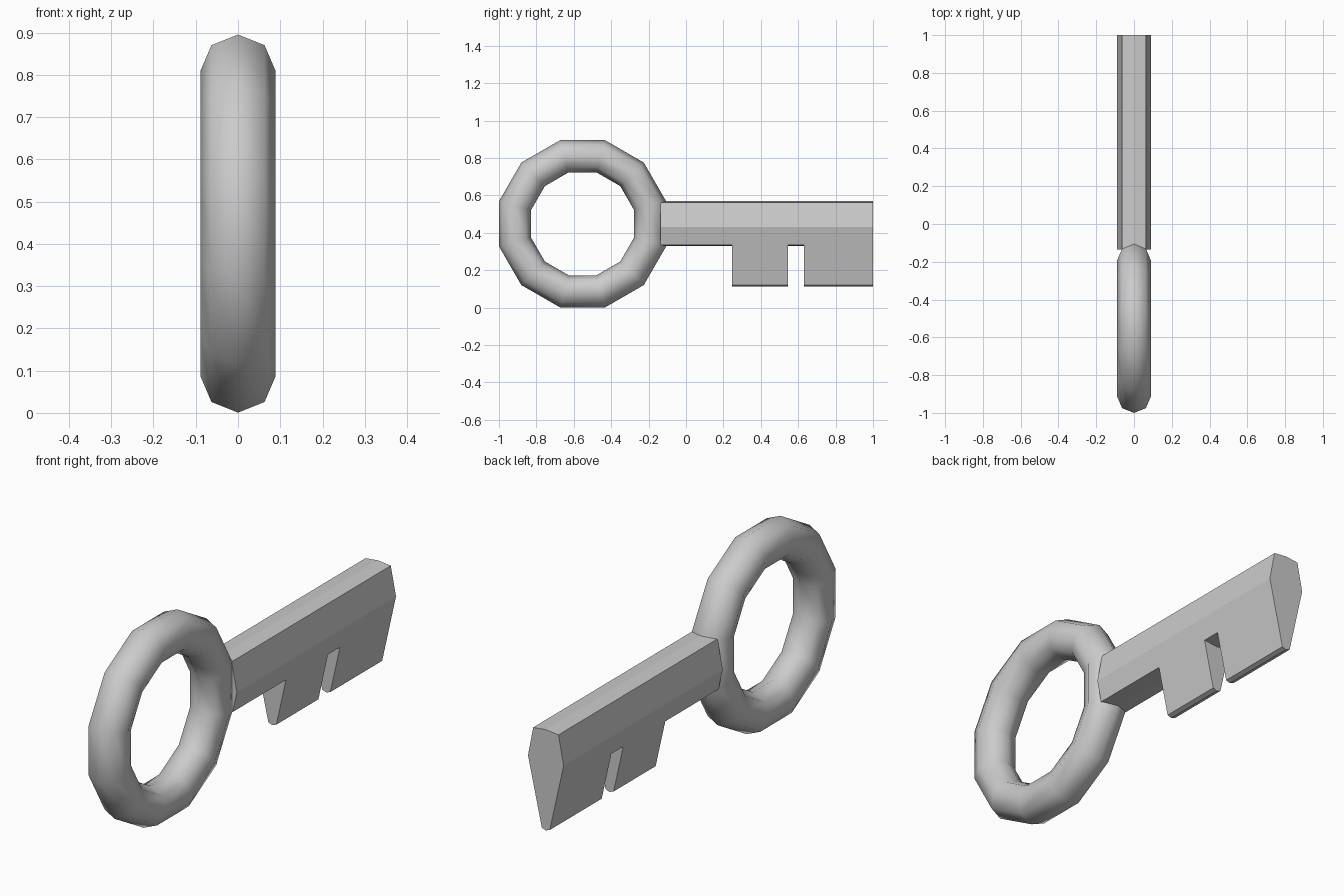
import bpy, bmesh, math

if "Cube" in bpy.data.objects:
    bpy.data.objects.remove(bpy.data.objects["Cube"])

CZ = 0.448  # height of the ring centre and shaft axis


def prism(name, half, y0, y1):
    """Extrude a mirrored (x, z) half profile, listed top to bottom, along y."""
    profile = half + [(-x, z) for x, z in reversed(half) if x > 0]
    bm = bmesh.new()
    face = bm.faces.new([bm.verts.new((x, y0, z)) for x, z in profile])
    out = bmesh.ops.extrude_face_region(bm, geom=[face], use_keep_orig=True)
    moved = [g for g in out["geom"] if isinstance(g, bmesh.types.BMVert)]
    bmesh.ops.translate(bm, verts=moved, vec=(0, y1 - y0, 0))
    bmesh.ops.recalc_face_normals(bm, faces=bm.faces)
    mesh = bpy.data.meshes.new(name)
    bm.to_mesh(mesh)
    bm.free()
    obj = bpy.data.objects.new(name, mesh)
    bpy.context.collection.objects.link(obj)
    return obj


# Ring handle: 12 segments, 8-sided tube, with a flat segment facing the shaft
bpy.ops.mesh.primitive_torus_add(major_segments=12, minor_segments=8,
                                 major_radius=0.374, minor_radius=0.089)
ring = bpy.context.object
ring.name = "ring_handle"
ring.rotation_euler = (0, math.radians(90), 0)
ring.location = (0, -0.553, CZ)
# Spin the mesh half a segment so flats sit at top, bottom and sides
bm = bmesh.new()
bm.from_mesh(ring.data)
spin = math.radians(15)
for v in bm.verts:
    x, y = v.co.x, v.co.y
    v.co.x = x * math.cos(spin) - y * math.sin(spin)
    v.co.y = x * math.sin(spin) + y * math.cos(spin)
bm.to_mesh(ring.data)
bm.free()
bpy.ops.object.transform_apply(location=True, rotation=True, scale=True)
bpy.ops.object.shade_smooth()

# Shaft
prism("shaft", [(0, 0.569), (0.063, 0.562), (0.089, 0.43),
                (0.068, 0.336), (0, 0.329)], -0.135, 1.0)

# Two tapered bits that continue the lower sides of the shaft
bit = [(0, 0.329), (0.068, 0.336), (0.02, 0.121), (0, 0.114)]
for name, y0, y1 in (("inner_bit", 0.245, 0.545), ("end_bit", 0.63, 1.0)):
    prism(name, bit, y0, y1)
